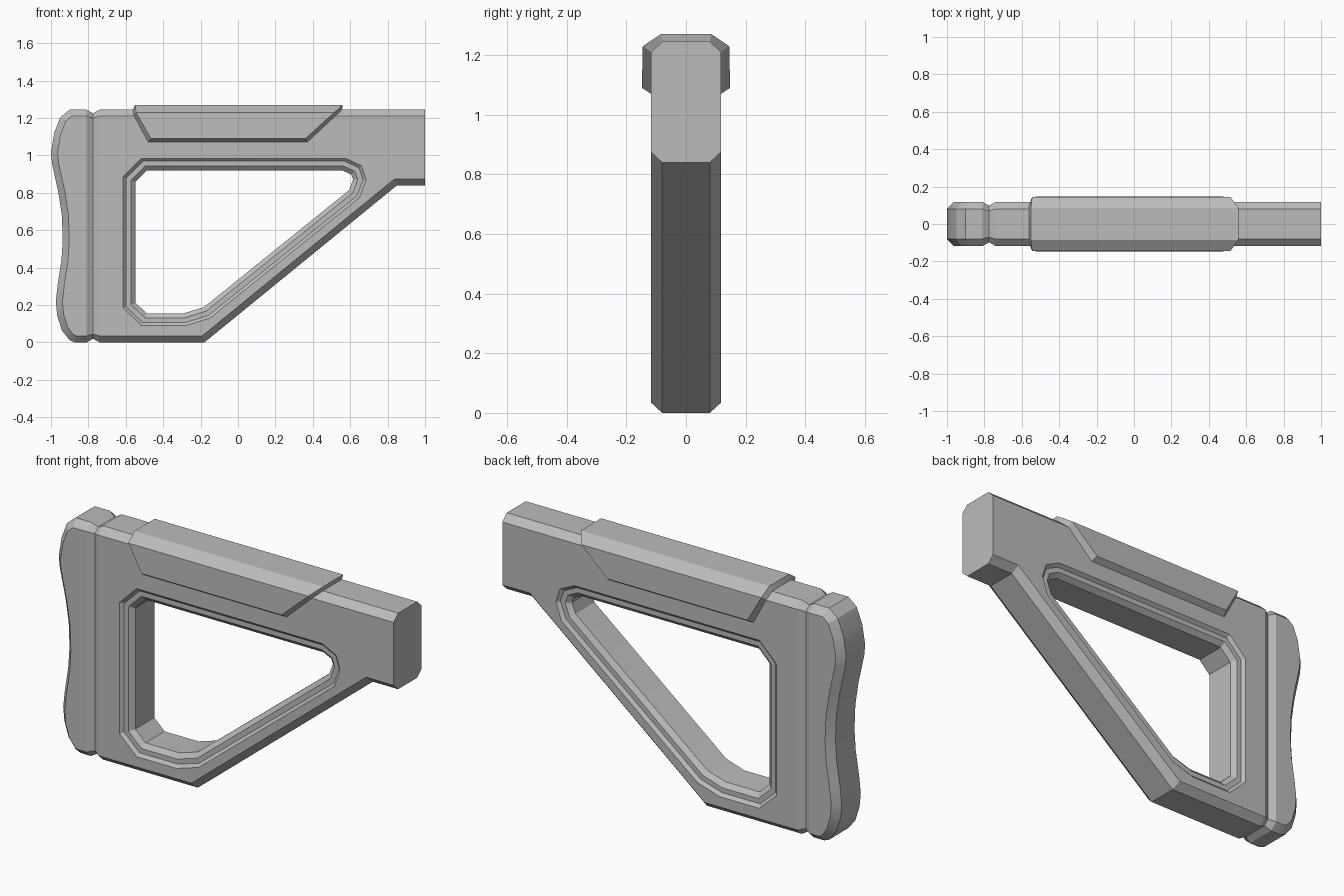
import bpy, bmesh, math
from mathutils import Vector

if "Cube" in bpy.data.objects:
    bpy.data.objects.remove(bpy.data.objects["Cube"])

grey = bpy.data.materials.new("matte_grey")
grey.use_nodes = True
COL = (0.5, 0.5, 0.5, 1)
grey.diffuse_color = COL
grey.node_tree.nodes["Principled BSDF"].inputs["Base Color"].default_value = COL

HALF, CORE, CH = 0.118, 0.08, 0.035   # half width, half width of edge band, chamfer


def inset(loop, d, keep=()):
    """Mitred inset of a closed counter-clockwise loop; x stays put on flat ends."""
    pts, out = [Vector(p) for p in loop], []
    for i, p in enumerate(pts):
        a = (p - pts[i - 1]).normalized()
        b = (pts[(i + 1) % len(pts)] - p).normalized()
        na, nb = Vector((-a.y, a.x)), Vector((-b.y, b.x))
        q = p + (na + nb) * d / (1 + na.dot(nb))
        out.append((p.x if any(abs(p.x - k) < 1e-4 for k in keep) else q.x, q.y))
    return out


def ring(bm, loop, y):
    return [bm.verts.new((x, y, z)) for x, z in loop]


def loft(bm, rings, closed=True):
    for r, s in zip(rings, rings[1:]):
        n = len(r)
        for i in range(n if closed else n - 1):
            j = (i + 1) % n
            bm.faces.new((r[i], r[j], s[j], s[i]))


def finish(bm, name):
    bmesh.ops.recalc_face_normals(bm, faces=bm.faces)
    me = bpy.data.meshes.new(name)
    bm.to_mesh(me)
    bm.free()
    me.materials.append(grey)
    ob = bpy.data.objects.new(name, me)
    bpy.context.collection.objects.link(ob)
    bpy.ops.object.select_all(action='DESELECT')
    ob.select_set(True)
    bpy.context.view_layer.objects.active = ob
    bpy.ops.object.shade_smooth_by_angle(angle=math.radians(22))
    return ob


def shell(bm, outline, keep):
    """Slab with chamfered rims; returns its two side rings."""
    side = inset(outline, CH, keep)
    rings = [ring(bm, lp, y) for lp, y in
             ((side, -HALF), (outline, -CORE), (outline, CORE), (side, HALF))]
    loft(bm, rings)
    return rings[0], rings[-1]


# Stock body: slab with a stepped triangular window
bm = bmesh.new()
outline = [(-0.74, 0), (-0.18, 0), (0.85, 0.84), (1, 0.84), (1, 1.245), (-0.74, 1.245)]
sides = shell(bm, outline, (-0.74, 1))
lip = [(-0.615, 0.185), (-0.515, 0.09), (-0.28, 0.09), (-0.15, 0.13), (0.65, 0.775),
       (0.685, 0.87), (0.66, 0.945), (0.575, 0.985), (-0.515, 0.985), (-0.615, 0.885)]
steps = [(0, HALF), (0.016, 0.102), (0.042, 0.102), (0.066, 0.08)]
steps = [(d, -y) for d, y in steps] + [(d, y) for d, y in reversed(steps)]
window = [ring(bm, inset(lip, d), y) for d, y in steps]
loft(bm, window)
for outer, inner, sign in ((sides[0], window[0], -1), (sides[1], window[-1], 1)):
    edges = [bm.edges.get((r[i - 1], r[i])) for r in (outer, inner) for i in range(len(r))]
    bmesh.ops.triangle_fill(bm, edges=edges, use_beauty=True, normal=(0, sign, 0))
finish(bm, "stock_body")

# Butt pad with a curved rear edge
bm = bmesh.new()
rear = [(-0.9, 1.245), (-0.95, 1.205), (-0.983, 1.12), (-1, 1.015), (-0.994, 0.955),
        (-0.96, 0.8), (-0.942, 0.68), (-0.937, 0.55), (-0.944, 0.44), (-0.964, 0.31),
        (-0.974, 0.22), (-0.967, 0.145), (-0.942, 0.065), (-0.9, 0.012), (-0.87, 0)]
for r in shell(bm, [(-0.81, 0), (-0.81, 1.245)] + rear, (-0.81,)):
    bm.faces.new(r)
finish(bm, "butt_pad")

# Narrow groove between pad and body
bm = bmesh.new()
rings = []
for x, d in ((-0.81, 0), (-0.775, 0.02), (-0.74, 0)):
    h, c = HALF - d, CORE - d / 2
    prof = [(c, d), (h, CH + d / 2), (h, 1.21 - d / 2), (c, 1.245 - d)]
    prof += [(-y, z) for y, z in reversed(prof)]
    rings.append([bm.verts.new((x, y, z)) for y, z in prof])
loft(bm, rings)
finish(bm, "pad_groove")

# Cheek rest: shell wrapped over the top; rows are y, z, left x, right x
outer = [(0.148, 1.09, -0.465, 0.36), (0.145, 1.23, -0.545, 0.515), (0.085, 1.27, -0.55, 0.56)]
inner = [(0.117, 1.07, -0.48, 0.37), (0.117, 1.21, -0.555, 0.52), (0.079, 1.24, -0.565, 0.555)]


def section(bm, rows, end):
    pts = [(r[end], -r[0], r[1]) for r in rows] + [(r[end], r[0], r[1]) for r in reversed(rows)]
    return [bm.verts.new(p) for p in pts]


bm = bmesh.new()
rings = [section(bm, rows, end) for rows, end in ((inner, 2), (outer, 2), (outer, 3), (inner, 3))]
loft(bm, rings, closed=False)
for k in (0, -1):
    bm.faces.new([r[k] for r in rings])
finish(bm, "cheek_rest")
